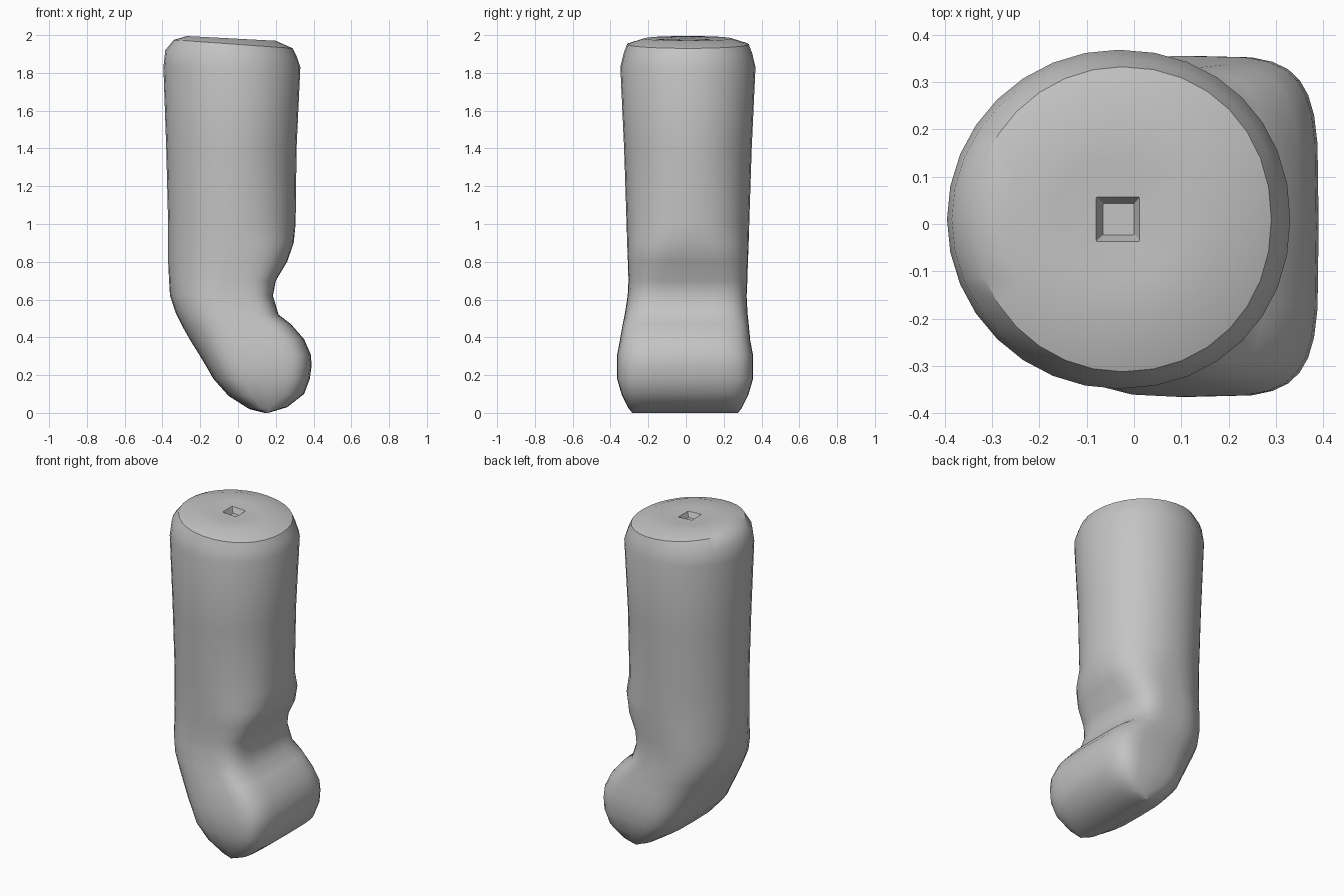
import bpy
import bmesh
from math import cos, sin, pi, copysign

default_cube = bpy.data.objects.get("Cube")
if default_cube:
    bpy.data.objects.remove(default_cube, do_unlink=True)

SIDES = 32

# Each section: left x, left z, right x, right z, half depth
ball = [
    (.14, 0, .16, 0, .28),
    (.06, .02, .26, .03, .3),
    (-.05, .09, .35, .1, .335),
    (-.13, .18, .38, .18, .36),
    (-.17, .25, .39, .25, .36),
    (-.2, .3, .385, .31, .36),
    (-.25, .38, .35, .39, .345),
    (-.29, .45, .28, .47, .335),
    (-.33, .53, .215, .52, .325),
]
shaft = [
    (-.36, .62, .185, .62, .315),
    (-.365, .7, .2, .7, .315),
    (-.37, .8, .26, .8, .318),
    (-.37, .9, .295, .9, .322),
    (-.37, 1, .305, 1, .325),
    (-.38, 1.4, .31, 1.4, .338),
    (-.395, 1.83, .33, 1.83, .358),
]
crown = [
    (-.385, 1.92, .31, 1.89, .34),
    (-.34, 1.975, .29, 1.93, .322),
    (-.27, 1.995, .2, 1.97, .23),
    (-.17, 1.985, .1, 1.975, .13),
]
socket = [
    (-.08, 1.98, .012, 1.975, .047),
    (-.065, 1.945, 0, 1.945, .033),
]


def blend(value, start, end):
    """Fraction of the way from start to end, kept between the two."""
    return min(max((value - start) / (end - start), 0), 1)


def rounded(value, power):
    """Superellipse coordinate: a higher power gives a squarer outline."""
    return copysign(abs(value) ** (2 / power), value)


def add_ring(bm, section, square=False):
    left_x, left_z, right_x, right_z, depth = section
    height = (left_z + right_z) / 2
    # The ball is boxy, mostly towards the toe; the shaft is round
    left_power = 2 + 1.5 * blend(height, .65, .1)
    right_power = 2.1 + 2.4 * blend(height, 1, .6)
    if square:
        left_power = right_power = 40
    offset = -.005 + .015 * blend(height, .4, .7)
    ring = []
    for i in range(SIDES):
        angle = 2 * pi * i / SIDES
        c, s = cos(angle), sin(angle)
        power = right_power if c > 0 else left_power
        across = (rounded(c, power) + 1) / 2
        ring.append(bm.verts.new((
            left_x + (right_x - left_x) * across,
            offset + depth * rounded(s, power),
            left_z + (right_z - left_z) * across,
        )))
    return ring


def bridge(bm, lower, upper):
    for i in range(SIDES):
        j = (i + 1) % SIDES
        bm.faces.new((lower[i], lower[j], upper[j], upper[i]))


# Plain grey finish
grey = bpy.data.materials.new("plain_grey")
grey.use_nodes = True
colour = (.55, .55, .55, 1)
grey.diffuse_color = colour
grey.node_tree.nodes["Principled BSDF"].inputs["Base Color"].default_value = colour

# Loft the bent leg from the underside to the floor of the top socket
bm = bmesh.new()
rings = [add_ring(bm, section) for section in ball + shaft + crown]
rings += [add_ring(bm, section, square=True) for section in socket]
for lower, upper in zip(rings, rings[1:]):
    bridge(bm, lower, upper)
bm.faces.new(list(reversed(rings[0])))
bm.faces.new(rings[-1])
bmesh.ops.recalc_face_normals(bm, faces=bm.faces[:])

mesh = bpy.data.meshes.new("bent_leg")
bm.to_mesh(mesh)
bm.free()
mesh.materials.append(grey)
leg = bpy.data.objects.new("bent_leg", mesh)
bpy.context.collection.objects.link(leg)

# Smooth sides with crisp rim and socket edges
bpy.ops.object.select_all(action='DESELECT')
leg.select_set(True)
bpy.context.view_layer.objects.active = leg
bpy.ops.object.shade_smooth_by_angle(angle=pi / 5)
